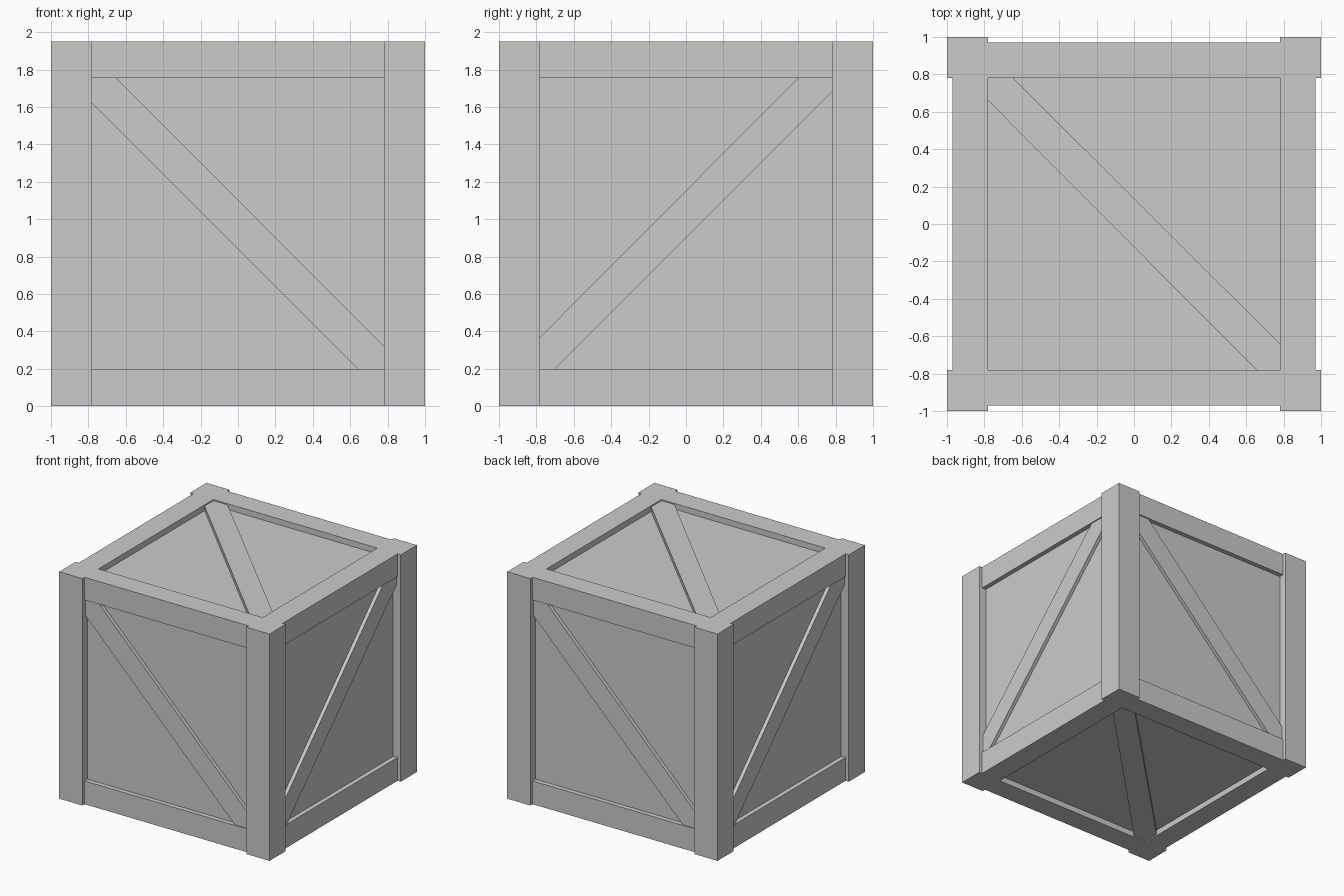
import bpy
import bmesh
from math import pi
from mathutils import Matrix, Vector

cube = bpy.data.objects.get("Cube")
if cube:
    bpy.data.objects.remove(cube, do_unlink=True)

HEIGHT = 1.95
INNER = 0.78      # inner face of the posts
RAIL = 0.97       # outer face of the rails
BRACE = 0.96      # outer face of the side braces
PANEL = 0.93      # outer face of the side panels
LOW, HIGH = 0.2, 1.755   # rail edges
SINK = 0.05       # depth of lid and base panels

GREY = (0.6, 0.6, 0.6, 1)
grey = bpy.data.materials.new("plain grey")
grey.use_nodes = True
grey.diffuse_color = GREY
grey.node_tree.nodes["Principled BSDF"].inputs["Base Color"].default_value = GREY


def finish(bm, name):
    bmesh.ops.recalc_face_normals(bm, faces=bm.faces)
    mesh = bpy.data.meshes.new(name)
    bm.to_mesh(mesh)
    bm.free()
    mesh.materials.append(grey)
    obj = bpy.data.objects.new(name, mesh)
    bpy.context.collection.objects.link(obj)
    return obj


def box(name, low, high):
    low, high = Vector(low), Vector(high)
    bm = bmesh.new()
    bmesh.ops.create_cube(bm, size=1)
    bmesh.ops.scale(bm, vec=high - low, verts=bm.verts)
    bmesh.ops.translate(bm, vec=(low + high) / 2, verts=bm.verts)
    return finish(bm, name)


def brace(name, outline, bottom, top, matrix):
    """Extrude a flat outline along z, then place it."""
    bm = bmesh.new()
    face = bm.faces.new([bm.verts.new((u, v, bottom)) for u, v in outline])
    result = bmesh.ops.extrude_face_region(bm, geom=[face])
    verts = [g for g in result["geom"] if isinstance(g, bmesh.types.BMVert)]
    bmesh.ops.translate(bm, vec=(0, 0, top - bottom), verts=verts)
    bmesh.ops.transform(bm, matrix=matrix, verts=bm.verts)
    return finish(bm, name)


# Recessed panels
box("inner_panels", (-PANEL, -PANEL, SINK), (PANEL, PANEL, HEIGHT - SINK))

# Corner posts
for side, sx in (("right", -1), ("left", 1)):
    for end, sy in (("front", -1), ("back", 1)):
        xs, ys = sorted((sx * INNER, sx)), sorted((sy * INNER, sy))
        box(f"{end}_{side}_post", (xs[0], ys[0], 0), (xs[1], ys[1], HEIGHT))

# Rails between the posts
for level, z0, z1 in (("bottom", 0, LOW), ("top", HIGH, HEIGHT)):
    for near, far, s in (("front", "right", -1), ("back", "left", 1)):
        a, b = sorted((s * INNER, s * RAIL))
        box(f"{level}_{near}_rail", (-INNER, a, z0), (INNER, b, z1))
        box(f"{level}_{far}_rail", (a, -INNER, z0), (b, INNER, z1))

# Diagonal braces on the sides, repeated half a turn round
upright = Matrix.Rotation(pi / 2, 4, "X")
falling = [(-INNER, 1.62), (0.64, LOW), (INNER, LOW),
           (INNER, 0.32), (-0.65, HIGH), (-INNER, HIGH)]
rising = [(-INNER, LOW), (-0.7, LOW), (INNER, 1.68),
          (INNER, HIGH), (0.6, HIGH), (-INNER, 0.37)]
for name, outline, turn in (("front", falling, 0), ("back", falling, pi),
                            ("left", rising, pi / 2), ("right", rising, -pi / 2)):
    brace(f"{name}_brace", outline, PANEL - 0.01, BRACE,
          Matrix.Rotation(turn, 4, "Z") @ upright)

# Diagonal braces on the lid and base
flat = [(-INNER, 0.66), (0.655, -INNER), (INNER, -INNER),
        (INNER, -0.64), (-0.645, INNER), (-INNER, INNER)]
middle = Matrix.Translation((0, 0, HEIGHT / 2))
for name, turn in (("lid", 0), ("base", pi)):
    brace(f"{name}_brace", flat, HEIGHT / 2 - SINK - 0.01, HEIGHT / 2 - 0.01,
          middle @ Matrix.Rotation(turn, 4, "Y"))
